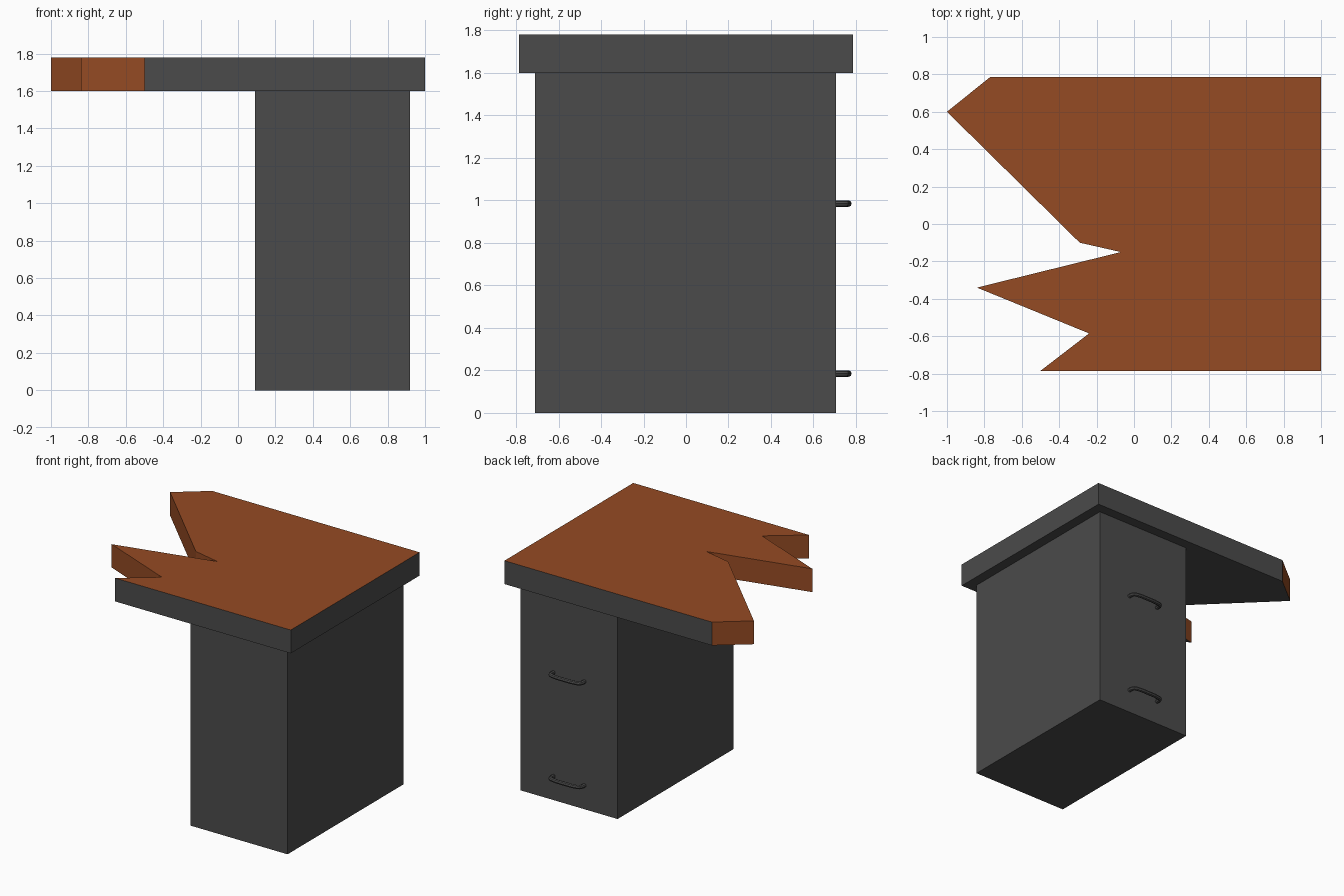
import bpy
import bmesh
from mathutils import Vector

if "Cube" in bpy.data.objects:
    bpy.data.objects.remove(bpy.data.objects["Cube"])


def material(name, rgb):
    m = bpy.data.materials.new(name)
    m.diffuse_color = (*rgb, 1)
    m.use_nodes = True
    m.node_tree.nodes["Principled BSDF"].inputs["Base Color"].default_value = m.diffuse_color
    return m


GREY = material("dark_grey", (0.07, 0.07, 0.07))
BROWN = material("brown_wood", (0.30, 0.07, 0.017))


def add_object(name, bm, *mats):
    mesh = bpy.data.meshes.new(name)
    bm.normal_update()
    bm.to_mesh(mesh)
    bm.free()
    for m in mats:
        mesh.materials.append(m)
    obj = bpy.data.objects.new(name, mesh)
    bpy.context.collection.objects.link(obj)
    return obj


# Cabinet body
bm = bmesh.new()
bmesh.ops.create_cube(bm, size=1)
bmesh.ops.scale(bm, vec=(0.83, 1.415, 1.6), verts=bm.verts)
bmesh.ops.translate(bm, vec=(0.505, -0.0025, 0.8), verts=bm.verts)
add_object("cabinet", bm, GREY)

# Broken desktop: outline extruded upward
OUTLINE = [(1, -0.785), (1, 0.785), (-0.77, 0.785), (-1, 0.6), (-0.29, -0.1),
           (-0.07, -0.15), (-0.84, -0.34), (-0.24, -0.585), (-0.5, -0.785)]
bm = bmesh.new()
base = bm.faces.new([bm.verts.new((x, y, 1.6)) for x, y in OUTLINE])
ext = bmesh.ops.extrude_face_region(bm, geom=[base], use_keep_orig=True)
top_verts = [g for g in ext["geom"] if isinstance(g, bmesh.types.BMVert)]
bmesh.ops.translate(bm, vec=(0, 0, 0.18), verts=top_verts)
bmesh.ops.recalc_face_normals(bm, faces=bm.faces)
bm.normal_update()
# Bare wood on the upper face and along the broken edge
for f in bm.faces:
    f.material_index = 1 if f.normal.z > 0.5 or f.normal.x < -0.1 else 0
add_object("desktop", bm, GREY, BROWN)


# Bow-shaped drawer handles: a round bar swept along a path
HALF = [(0.132, 0.70), (0.132, 0.738), (0.124, 0.752), (0.105, 0.759), (0.06, 0.765)]
PATH = HALF + [(-x, y) for x, y in reversed(HALF)]


def handle(name, z):
    curve = bpy.data.curves.new(name + "_path", "CURVE")
    curve.dimensions = "3D"
    curve.bevel_depth = 0.015
    curve.bevel_resolution = 2
    curve.use_fill_caps = True
    spline = curve.splines.new("POLY")
    spline.points.add(len(PATH) - 1)
    for p, (x, y) in zip(spline.points, PATH):
        p.co = (0.505 + x, y, z, 1)
    curve.materials.append(GREY)
    obj = bpy.data.objects.new(name, curve)
    bpy.context.collection.objects.link(obj)
    bpy.ops.object.select_all(action="DESELECT")
    obj.select_set(True)
    bpy.context.view_layer.objects.active = obj
    bpy.ops.object.convert(target="MESH")
    bpy.ops.object.shade_smooth_by_angle()


handle("upper_handle", 0.985)
handle("lower_handle", 0.185)
